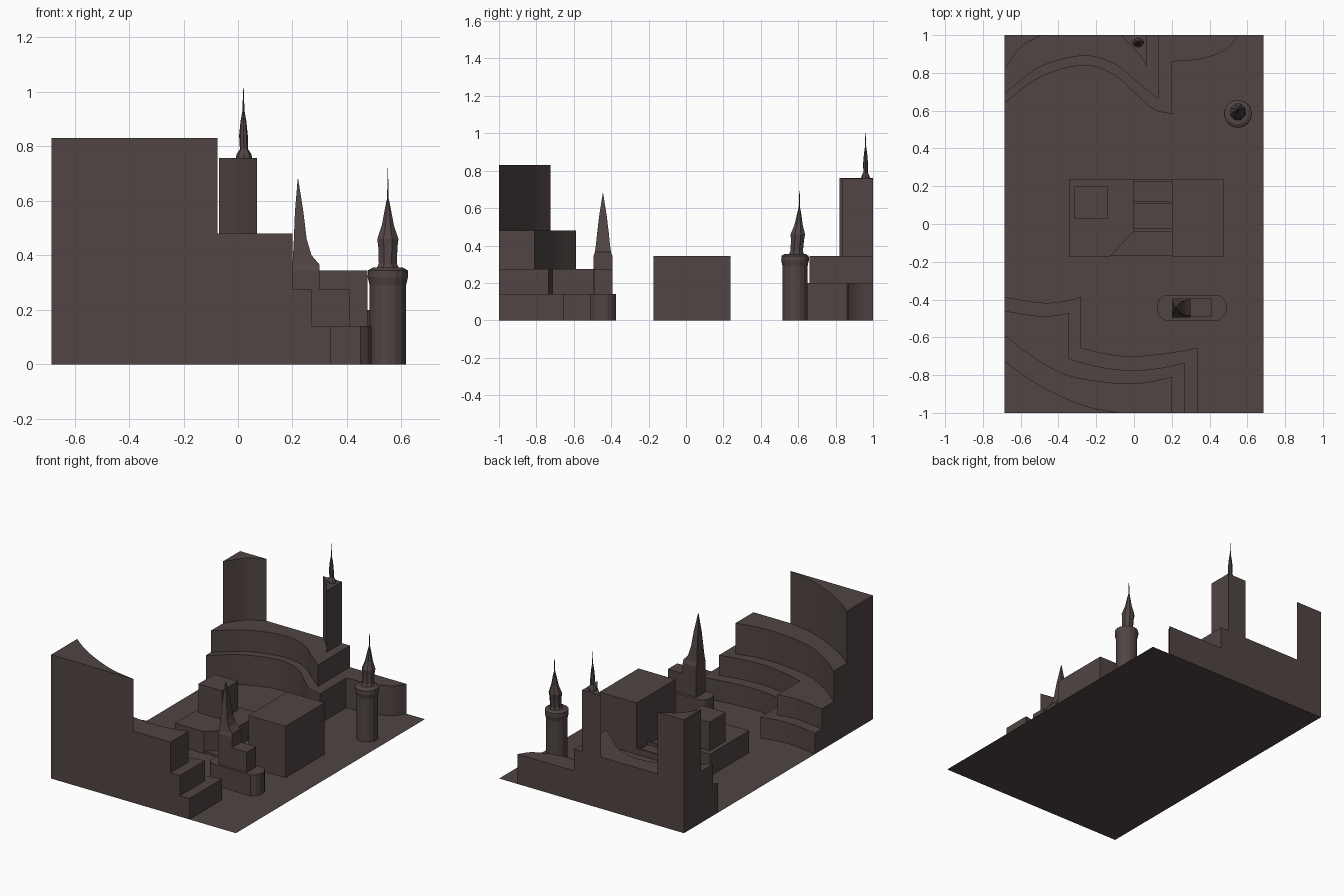
import bpy, bmesh, math
from mathutils import Vector
from mathutils.geometry import interpolate_bezier

if "Cube" in bpy.data.objects:
    bpy.data.objects.remove(bpy.data.objects["Cube"])

mat = bpy.data.materials.new("dark_clay")
mat.diffuse_color = (0.08, 0.06, 0.057, 1)
mat.use_nodes = True
mat.node_tree.nodes["Principled BSDF"].inputs["Base Color"].default_value = mat.diffuse_color


def finish(name, bm, smooth=True):
    bmesh.ops.recalc_face_normals(bm, faces=bm.faces)
    me = bpy.data.meshes.new(name)
    bm.to_mesh(me)
    bm.free()
    ob = bpy.data.objects.new(name, me)
    bpy.context.collection.objects.link(ob)
    me.materials.append(mat)
    if smooth:
        bpy.ops.object.select_all(action='DESELECT')
        ob.select_set(True)
        bpy.context.view_layer.objects.active = ob
        bpy.ops.object.shade_smooth_by_angle(angle=math.radians(30))
    return ob


def curve(*pts, n=8):
    """Smooth path through 2D points."""
    p = [Vector((x, y, 0)) for x, y in pts]
    p = [2 * p[0] - p[1]] + p + [2 * p[-1] - p[-2]]
    out = [tuple(p[1].xy)]
    for a, b, c, d in zip(p, p[1:], p[2:], p[3:]):
        seg = interpolate_bezier(b, b + (c - a) / 6, c - (d - b) / 6, c, n + 1)
        out += [tuple(v.xy) for v in seg[1:]]
    return out


def prism(name, outline, z0, z1, smooth=True):
    bm = bmesh.new()
    f = bm.faces.new([bm.verts.new((x, y, z0)) for x, y in outline])
    ext = bmesh.ops.extrude_face_region(bm, geom=[f], use_keep_orig=True)
    for v in ext["geom"]:
        if isinstance(v, bmesh.types.BMVert):
            v.co.z = z1
    return finish(name, bm, smooth)


def box(name, x0, x1, y0, y1, z0, z1):
    return prism(name, [(x0, y0), (x1, y0), (x1, y1), (x0, y1)], z0, z1, False)


def loft(name, rings, sides, turn=0.0):
    """Stack of rings (cx, cy, rx, ry, z); corner radius given by rx, ry."""
    bm = bmesh.new()
    loops = []
    for cx, cy, rx, ry, z in rings:
        ang = [turn + 2 * math.pi * i / sides for i in range(sides)]
        loops.append([bm.verts.new((cx + rx * math.cos(a), cy + ry * math.sin(a), z)) for a in ang])
    for a, b in zip(loops, loops[1:]):
        for i in range(sides):
            j = (i + 1) % sides
            bm.faces.new((a[i], a[j], b[j], b[i]))
    bm.faces.new(loops[0][::-1])
    bm.faces.new(loops[-1])
    return finish(name, bm, False)


L, R = -0.685, 0.685

# Ground sheet
bm = bmesh.new()
bm.faces.new([bm.verts.new((x, y, 0)) for x, y in [(L, -1), (R, -1), (R, 1), (L, 1)]])
finish("ground_sheet", bm, False)

# Front terraces, stacked
prism("front_terrace_1", [(L, -1)] + [(0.34, -1)]
      + curve((0.34, -0.655), (0.18, -0.683), (0, -0.70), (-0.14, -0.688), (-0.28, -0.655))
      + curve((-0.28, -0.385), (-0.38, -0.41), (-0.5, -0.416), (L, -0.387)), 0, 0.14)
prism("front_terrace_2", [(L, -1), (0.27, -1)]
      + curve((0.27, -0.735), (0.12, -0.765), (-0.02, -0.775), (-0.18, -0.757), (-0.345, -0.715))
      + curve((-0.345, -0.47), (-0.42, -0.485), (-0.5, -0.489), (L, -0.46)), 0.14, 0.275)
prism("front_terrace_3", [(L, -1), (0.2, -1)]
      + curve((0.2, -0.81), (0.05, -0.84), (-0.12, -0.84), (-0.35, -0.80), (-0.54, -0.70), (L, -0.587)),
      0.275, 0.48)
prism("front_terrace_4", [(L, -1)]
      + curve((-0.075, -1), (-0.25, -0.965), (-0.42, -0.895), (-0.57, -0.81), (L, -0.725)), 0.48, 0.83)

# Back terraces, stacked
prism("back_terrace_1", [(L, 1)]
      + curve((L, 0.64), (-0.5, 0.775), (-0.27, 0.84), (-0.1, 0.785), (0.05, 0.65), (0.12, 0.6), (0.2, 0.583))
      + curve((0.2, 0.86), (0.36, 0.875), (0.49, 0.925), (0.55, 1)), 0, 0.2)
prism("back_terrace_2", [(L, 1)]
      + curve((L, 0.69), (-0.5, 0.83), (-0.27, 0.89), (-0.1, 0.845), (0.03, 0.74), (0.13, 0.66))
      + [(0.13, 1)], 0.2, 0.345)
prism("back_corner_tower", [(L, 1)] + curve((L, 0.82), (-0.6, 0.935), (-0.49, 1)), 0.345, 0.76)
prism("back_middle_tower", curve((-0.07, 1), (0.01, 0.92), (0.07, 0.835)) + [(0.07, 1)], 0.345, 0.757)

# Spire on the middle tower
loft("thin_spire", [(0.02 if z > 0.8 else 0.022, 0.96, r, r * 0.8, z) for r, z in [
    (0.03, 0.757), (0.027, 0.772), (0.015, 0.79), (0.016, 0.84), (0.011, 0.89), (0.004, 0.93), (0.0008, 1.015)]], 8)

# Central block: tall hall, low wing, small upper house
box("central_hall", 0.2, 0.475, -0.175, 0.238, 0, 0.345)
prism("central_wing", [(-0.345, -0.175), (-0.13, -0.175), (0, -0.04), (0, 0.238), (-0.345, 0.238)],
      0, 0.147, False)
box("upper_house", -0.315, -0.14, 0.03, 0.2, 0.147, 0.34)

# Courtyard steps and kerbs
prism("court_paving", [(-0.13, -0.17), (0.2, -0.17), (0.2, -0.04), (0, -0.04)], 0, 0.015, False)
box("court_floor", 0, 0.2, -0.04, 0.238, 0, 0.02)
for i, (a, b) in enumerate([(-0.04, -0.02), (0.105, 0.12), (0.225, 0.238)]):
    box(f"court_kerb_{i + 1}", 0, 0.2, a, b, 0.02, 0.04)

# Church: long base with faceted ends, nave, steeple
ends = [(0.125, -0.465), (0.135, -0.49), (0.165, -0.51), (0.45, -0.51), (0.475, -0.49), (0.49, -0.465)]
prism("church_base", ends + [(x, -0.885 - y) for x, y in reversed(ends)], 0, 0.14, False)
box("church_nave", 0.3, 0.41, -0.493, -0.393, 0.14, 0.275)
q = math.sqrt(0.5)
steeple = [(0.2, 0.3, 0.05, 0.14), (0.2, 0.3, 0.05, 0.345), (0.2, 0.3, 0.043, 0.365), (0.202, 0.27, 0.038, 0.40),
           (0.205, 0.252, 0.032, 0.46), (0.209, 0.24, 0.02, 0.56), (0.219, 0.221, 0.001, 0.68)]
loft("church_steeple", [((a + b) / 2, -0.444, (b - a) / 2 / q, h / q, z) for a, b, h, z in steeple],
     4, math.pi / 4)

# Round tower with flared rim, lantern, roof and needle
loft("round_tower", [(0.55, 0.583, r, r, z) for r, z in [(0.067, 0), (0.067, 0.29), (0.074, 0.32), (0.073, 0.345),
                                                        (0.055, 0.355)]], 16)
loft("tower_lantern", [(0.55, y, r, r, z) for y, r, z in [
    (0.59, 0.048, 0.345), (0.592, 0.036, 0.37), (0.596, 0.038, 0.43), (0.598, 0.042, 0.46), (0.602, 0.024, 0.51),
    (0.605, 0.012, 0.57), (0.606, 0.003, 0.61), (0.607, 0.0008, 0.72)]], 8, math.pi / 8)
